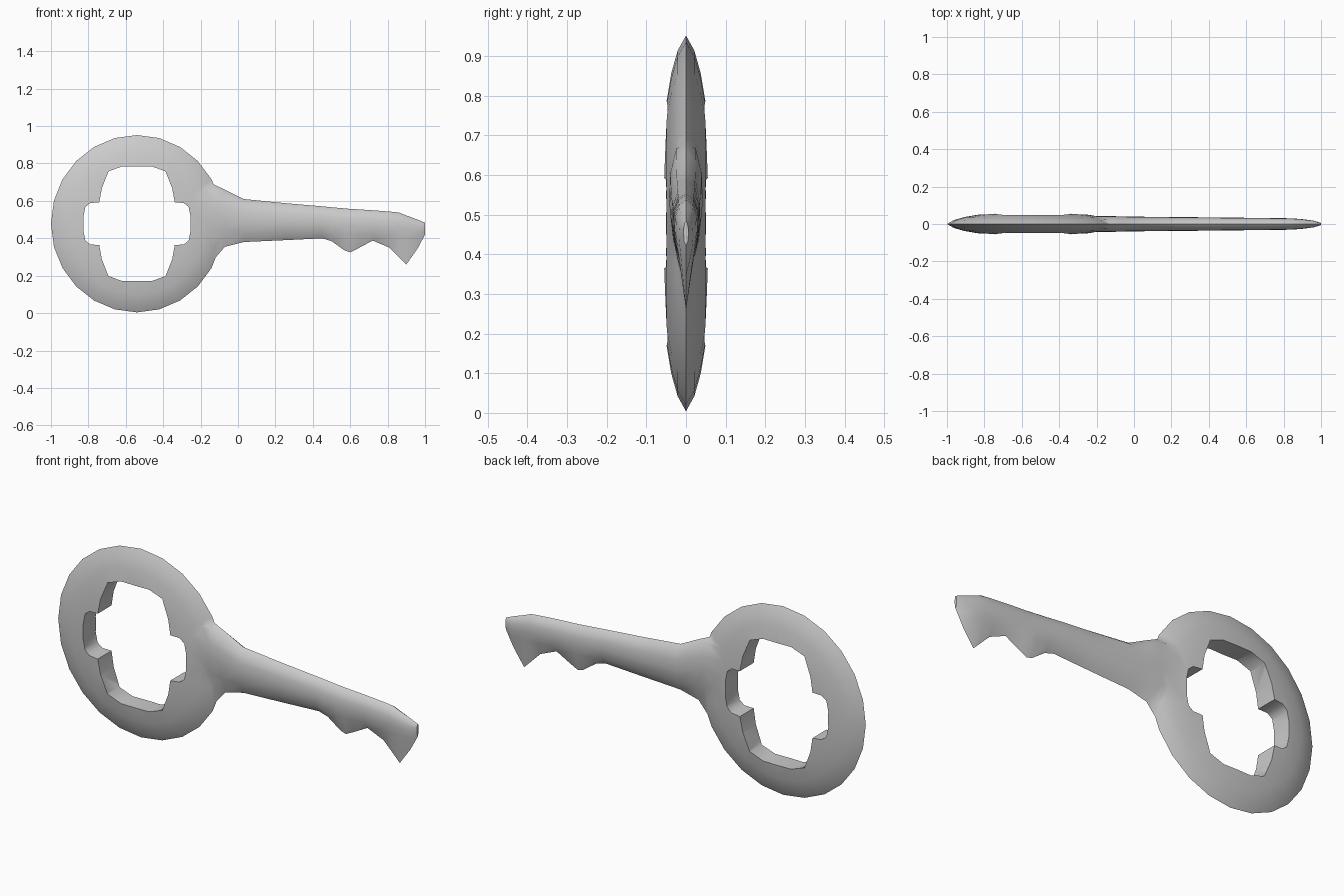
import bpy, bmesh, math

if "Cube" in bpy.data.objects:
    bpy.data.objects.remove(bpy.data.objects["Cube"])

CX, CZ = -0.54, 0.478   # centre of the bow

steel = bpy.data.materials.new("grey metal")
steel.use_nodes = True
GREY = (0.6, 0.6, 0.6, 1)
steel.diffuse_color = GREY
steel.node_tree.nodes["Principled BSDF"].inputs["Base Color"].default_value = GREY


def loft(name, rings, closed_ends=True):
    """Skin a list of equal-length vertex rings; one-point rings become tips."""
    bm = bmesh.new()
    loops = [[bm.verts.new(p) for p in ring] for ring in rings]
    for a, b in zip(loops, loops[1:]):
        n = max(len(a), len(b))
        for i in range(n):
            j = (i + 1) % n
            quad = [a[i], a[j], b[j], b[i]]
            bm.faces.new(quad)
    if closed_ends:
        bm.faces.new(loops[0])
        bm.faces.new(loops[-1])
    bmesh.ops.recalc_face_normals(bm, faces=bm.faces)
    mesh = bpy.data.meshes.new(name)
    bm.to_mesh(mesh)
    bm.free()
    obj = bpy.data.objects.new(name, mesh)
    bpy.context.collection.objects.link(obj)
    mesh.materials.append(steel)
    return obj


def boolean(target, tool, operation):
    """Combine two solids, then drop the tool."""
    mod = target.modifiers.new(operation.lower(), 'BOOLEAN')
    mod.object, mod.operation, mod.solver = tool, operation, 'EXACT'
    bpy.context.view_layer.objects.active = target
    bpy.ops.object.modifier_apply(modifier=mod.name)
    bpy.data.objects.remove(tool)


# Bow: a disc with a lens section and a sharp rim
def circle(r, y, sides=24):
    angles = [2 * math.pi * i / sides for i in range(sides)]
    return [(CX + r * 0.46 * math.cos(a), y, CZ + r * 0.474 * math.sin(a)) for a in angles]


lens = [(0.2, 0.056), (0.5, 0.055), (0.65, 0.049), (0.8, 0.037), (0.92, 0.021)]
rings = [circle(r, -y) for r, y in lens] + [circle(1, 0)]
rings += [circle(r, y) for r, y in reversed(lens)]
key = loft("key", rings)

# Shaft and bit: x, top, bottom, half thickness
stations = [
    (-0.24, 0.70, 0.27, 0.044), (-0.13, 0.688, 0.285, 0.042),
    (-0.07, 0.66, 0.355, 0.041), (0.03, 0.61, 0.38, 0.039),
    (0.25, 0.588, 0.39, 0.037), (0.45, 0.571, 0.40, 0.035),
    (0.50, 0.566, 0.385, 0.034), (0.57, 0.56, 0.335, 0.034),
    (0.60, 0.557, 0.325, 0.033), (0.64, 0.555, 0.345, 0.033),
    (0.72, 0.55, 0.388, 0.032), (0.81, 0.543, 0.35, 0.031),
    (0.86, 0.538, 0.30, 0.029), (0.90, 0.522, 0.26, 0.026),
    (0.96, 0.50, 0.345, 0.018), (1.0, 0.483, 0.42, 0.006),
]
half = [(0.6, 0.08), (0.95, 0.28), (1, 0.5), (0.8, 0.78)]


def section(x, top, bottom, w):
    core = max(bottom, 0.38) - top
    side = [(x, w * u, top + core * v) for u, v in half]
    mirror = [(px, -py, pz) for px, py, pz in reversed(side)]
    return [(x, 0, top)] + side + [(x, 0, bottom)] + mirror


shaft = loft("shaft", [section(*s) for s in stations])
boolean(key, shaft, 'UNION')

# Cross-shaped hole, mirrored from one quarter
quarter = [(0.286, 0.04), (0.276, 0.09), (0.25, 0.111), (0.202, 0.114),
           (0.188, 0.19), (0.152, 0.28), (0.078, 0.307)]
upper = quarter + [(-x, z) for x, z in reversed(quarter)]
outline = upper + [(-x, -z) for x, z in upper]
cutter = loft("hole_cutter", [[(CX + x, y, CZ + z) for x, z in outline] for y in (-0.2, 0.2)])
cutter.hide_render = True
boolean(key, cutter, 'DIFFERENCE')

# Smooth shading with crisp hole edges
bpy.ops.object.select_all(action='DESELECT')
key.select_set(True)
bpy.context.view_layer.objects.active = key
bpy.ops.object.shade_smooth_by_angle(angle=math.radians(50))
